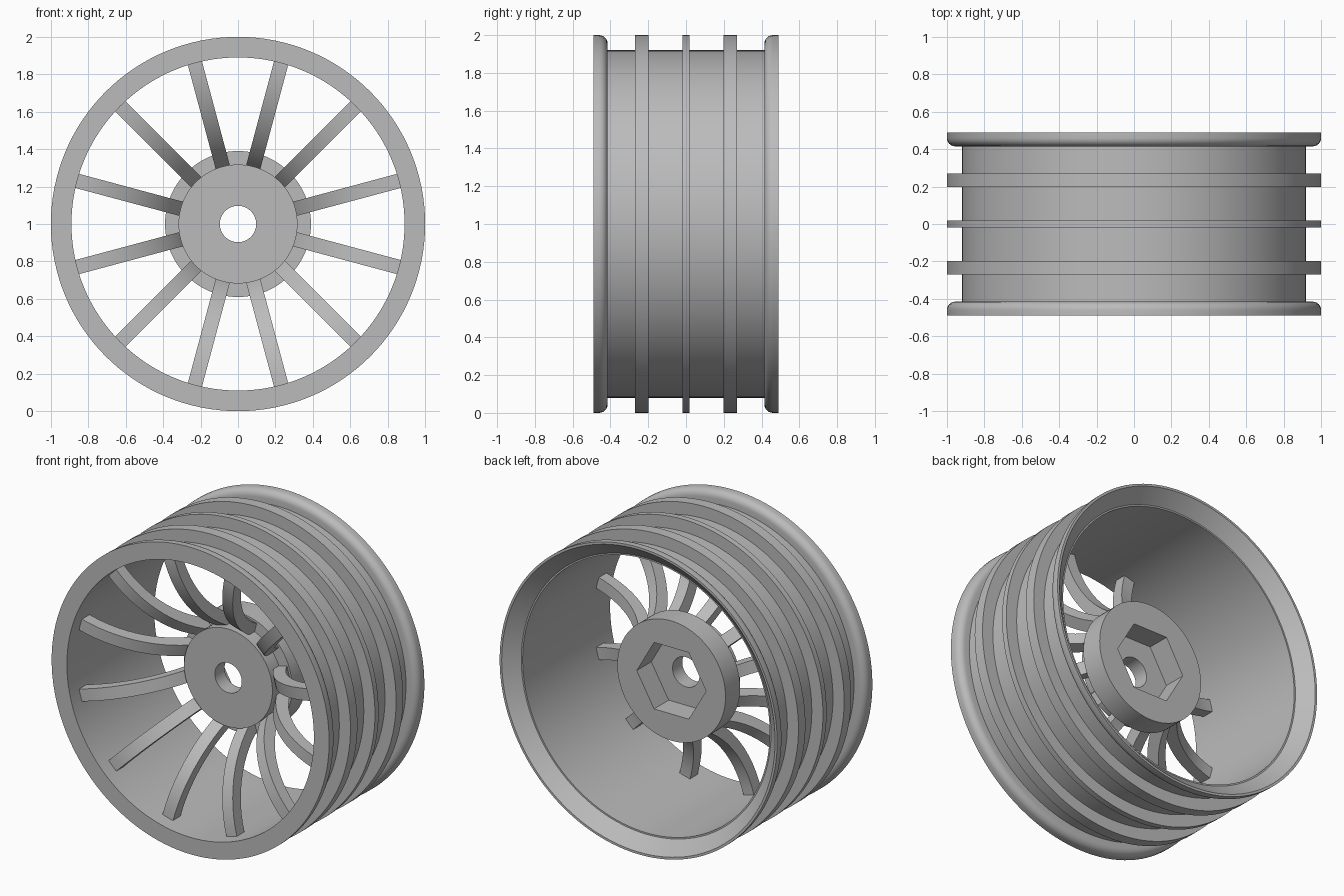
import bpy, bmesh
from math import sin, cos, pi, radians, asin
from mathutils import Matrix, Vector

cube = bpy.data.objects.get("Cube")
if cube:
    bpy.data.objects.remove(cube, do_unlink=True)

grey = bpy.data.materials.new("light_grey")
grey.use_nodes = True
grey.diffuse_color = (0.5, 0.5, 0.5, 1)
grey.node_tree.nodes["Principled BSDF"].inputs["Base Color"].default_value = (0.5, 0.5, 0.5, 1)

AXLE = Matrix.Translation((0, 0, 1))


def finish(name, bm):
    """Turn a bmesh into a shaded object centred on the axle."""
    bmesh.ops.recalc_face_normals(bm, faces=bm.faces)
    bm.transform(AXLE)
    mesh = bpy.data.meshes.new(name)
    bm.to_mesh(mesh)
    bm.free()
    mesh.materials.append(grey)
    obj = bpy.data.objects.new(name, mesh)
    bpy.context.collection.objects.link(obj)
    bpy.ops.object.select_all(action="DESELECT")
    obj.select_set(True)
    bpy.context.view_layer.objects.active = obj
    bpy.ops.object.shade_smooth_by_angle(angle=radians(30))
    return obj


def lathe(name, profile, steps=128):
    """Spin a closed (radius, y) profile around the axle."""
    bm = bmesh.new()
    verts = [bm.verts.new((r, y, 0)) for r, y in profile]
    edges = [bm.edges.new((v, verts[i - 1])) for i, v in enumerate(verts)]
    bmesh.ops.spin(bm, geom=verts + edges, cent=(0, 0, 0), axis=(0, 1, 0),
                   angle=2 * pi, steps=steps, use_merge=True)
    bmesh.ops.remove_doubles(bm, verts=bm.verts, dist=1e-5)
    return finish(name, bm)


# Rim: flanged barrel with three raised ribs and a flared back lip
RIM, BARREL, BORE = 1.0, 0.92, 0.89
EDGE, FLANGE, ROUND = 0.49, 0.415, 0.045


def flange_corner(side):
    """Rounded inner corner of a flange, listed from barrel to edge."""
    pts = [(BARREL, side * FLANGE)]
    for i in range(7):
        a = i * pi / 12
        pts.append((RIM - ROUND + ROUND * sin(a), side * (FLANGE + ROUND - ROUND * cos(a))))
    return pts + [(RIM, side * EDGE)]


rim_profile = [(BORE, -EDGE)] + flange_corner(-1)[::-1]
for centre, half in ((-0.235, 0.036), (0, 0.019), (0.235, 0.036)):
    rim_profile += [(BARREL, centre - half), (RIM, centre - half),
                    (RIM, centre + half), (BARREL, centre + half)]
rim_profile += flange_corner(1)
rim_profile += [(0.985, EDGE), (0.90, 0.41), (BORE, 0.41)]
lathe("rim", rim_profile)

# Hub: stepped disc with an axle hole
hub = lathe("hub", [(0.097, -0.10), (0.318, -0.10), (0.318, 0.0),
                    (0.39, 0.0), (0.39, 0.15), (0.097, 0.15)], 96)

# Hexagonal socket cut into the back of the hub
bm = bmesh.new()
bmesh.ops.create_cone(bm, cap_ends=True, segments=6, radius1=0.25, radius2=0.25, depth=0.3,
                      matrix=Matrix.Translation((0, 0.15, 0)) @ Matrix.Rotation(pi / 2, 4, "X"))
lowest = min(v.co.y for v in bm.verts)
# one pair of corners lies level with the axle
corner = max(bm.verts, key=lambda v: v.co.x).co
if abs(corner.z) > 0.01:
    bm.transform(Matrix.Rotation(pi / 6, 4, "Y"))
cutter = finish("socket_cutter", bm)
cutter.hide_render = True
cut = hub.modifiers.new("socket", "BOOLEAN")
cut.operation = "DIFFERENCE"
cut.solver = "EXACT"
cut.object = cutter
bpy.context.view_layer.objects.active = hub
bpy.ops.object.modifier_apply(modifier=cut.name)
bpy.data.objects.remove(cutter, do_unlink=True)
hub.select_set(True)
bpy.ops.object.shade_smooth_by_angle(angle=radians(30))

# Spokes: square bars sweeping forward from the hub and flattening at the rim
HALF, SWEEP, R_TIP, Y_TIP, R_ROOT = 0.039, 0.616, 0.89, -0.355, 0.31
START = asin((R_TIP - R_ROOT) / SWEEP)


def spoke(name, angle, steps=14):
    bm = bmesh.new()
    rings = []
    for i in range(steps + 1):
        a = START * (1 - i / steps)
        mid = Vector((R_TIP - SWEEP * sin(a), Y_TIP + SWEEP * (1 - cos(a)), 0))
        normal = Vector((sin(a), cos(a), 0)) * HALF
        side = Vector((0, 0, HALF))
        rings.append([bm.verts.new(mid + s * normal + t * side)
                      for s, t in ((-1, -1), (1, -1), (1, 1), (-1, 1))])
    for a, b in zip(rings, rings[1:]):
        for k in range(4):
            bm.faces.new((a[k - 1], a[k], b[k], b[k - 1]))
    bm.faces.new(rings[0])
    bm.faces.new(rings[-1])
    bm.transform(Matrix.Rotation(angle, 4, "Y"))
    finish(name, bm)


for n in range(12):
    spoke(f"spoke_{n + 1}", radians(15 + 30 * n))
